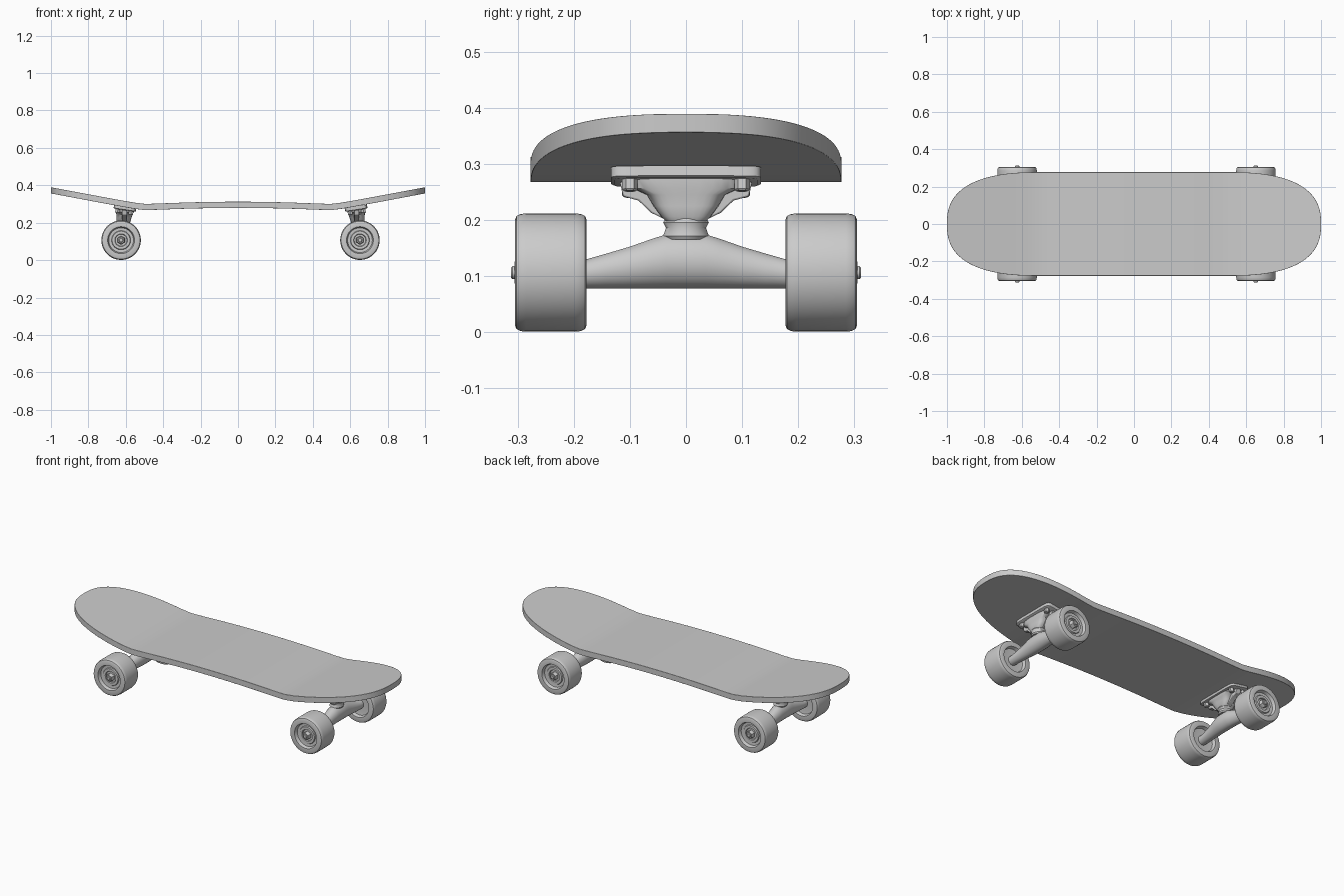
import bpy, bmesh
from math import sin, cos, pi, sqrt, copysign
from mathutils import Vector, Matrix

if "Cube" in bpy.data.objects:
    bpy.data.objects.remove(bpy.data.objects["Cube"])


def skin(name, rings, matrix=Matrix(), bevel=0.0, angle=35):
    """Bridge a list of equal closed rings and cap both ends."""
    bm = bmesh.new()
    loops = [[bm.verts.new(matrix @ Vector(p)) for p in ring] for ring in rings]
    n = len(loops[0])
    for a, b in zip(loops, loops[1:]):
        for i in range(n):
            j = (i + 1) % n
            bm.faces.new((a[i], a[j], b[j], b[i]))
    bm.faces.new(loops[0])
    bm.faces.new(loops[-1])
    bmesh.ops.recalc_face_normals(bm, faces=bm.faces)
    mesh = bpy.data.meshes.new(name)
    bm.to_mesh(mesh)
    bm.free()
    obj = bpy.data.objects.new(name, mesh)
    bpy.context.collection.objects.link(obj)
    if bevel:
        mod = obj.modifiers.new("Bevel", 'BEVEL')
        mod.width, mod.segments = bevel, 2
        mod.limit_method, mod.angle_limit = 'ANGLE', 0.7
    bpy.ops.object.select_all(action='DESELECT')
    obj.select_set(True)
    bpy.context.view_layer.objects.active = obj
    bpy.ops.object.shade_smooth_by_angle(angle=angle * pi / 180)
    return obj


def oval(rx, ry, n=24, power=2.0):
    """Superellipse outline; a higher power is boxier."""
    out = []
    for i in range(n):
        c, s = cos(2 * pi * (i + .5) / n), sin(2 * pi * (i + .5) / n)
        out.append((copysign(abs(c) ** (2 / power), c) * rx,
                    copysign(abs(s) ** (2 / power), s) * ry))
    return out


def lathe(name, profile, matrix, n=48):
    """Revolve (radius, y) pairs about the y axis."""
    return skin(name, [[(x, y, z) for x, z in oval(r, r, n)] for r, y in profile], matrix)


def stack(name, sections, matrix, power=2.0, n=24):
    """Loft (z, half x, half y, x offset) sections upward."""
    return skin(name, [[(x + dx, y, z) for x, y in oval(hx, hy, n, power)]
                       for z, hx, hy, dx in sections], matrix)


# Deck: gently arched middle, kicked-up rounded ends
def deck_z(x):
    d = abs(x) - 0.51
    return 0.312 - 0.06 * min(abs(x), 0.5) ** 2 + 0.094 * (d + sqrt(d * d + 0.0025))


half = [(0.5 * i / 12, 0.277) for i in range(13)]
for i in range(1, 29):
    t = (89.6 * i / 28) * pi / 180
    half.append((0.5 + 0.5 * sin(t) ** (2 / 2.55), 0.277 * cos(t) ** (2 / 2.55)))
stations = [(-x, w) for x, w in reversed(half[1:])] + half
THICK = 0.033
skin("deck", [[(x, -w, deck_z(x)), (x, w, deck_z(x)),
               (x, w, deck_z(x) - THICK), (x, -w, deck_z(x) - THICK)]
              for x, w in stations], bevel=0.003)

WHEEL = [(.02, -.043), (.05, -.043), (.066, -.045), (.072, -.063), (.094, -.064),
         (.101, -.061), (.1045, -.054), (.1055, -.044), (.1055, .044), (.1045, .054),
         (.101, .061), (.094, .064), (.072, .063), (.066, .045), (.051, .044),
         (.048, .050), (.034, .050), (.031, .043), (.018, .043)]

# Trucks: local +x points toward the middle of the board
for end, axle_x, inward in (("left", -0.625, 1), ("right", 0.652, -1)):
    flip = Matrix.Translation((axle_x, 0, 0)) @ Matrix.Diagonal((inward, 1, 1, 1))

    # Base plate tilted to follow the deck
    plate = flip @ Matrix.Translation((0.02, 0, 0.276)) @ Matrix.Rotation(0.15, 4, 'Y')
    stack(end + "_base_plate", [(-.009, .055, .128, 0), (-.006, .060, .134, 0),
                                (.012, .060, .134, 0)], plate, power=8, n=40)

    # Pedestal narrowing to the pivot
    stack(end + "_pedestal", [(.198, .032, .036, .012), (.206, .037, .044, .013),
                              (.225, .040, .058, .015), (.245, .044, .070, .018),
                              (.256, .048, .095, .020), (.275, .048, .100, .020)],
          flip, power=3.5, n=32)

    # Mounting bolts under the plate
    for bx in (-.036, .036):
        for by in (-.1, .1):
            stack(end + "_mount_bolt", [(-.030, .011, .011, bx), (-.027, .014, .014, bx),
                                        (0, .014, .014, bx)],
                  plate @ Matrix.Translation((0, by, 0)), n=6)
    # Side ribs bracing the pedestal
    for s in (-1, 1):
        skin(end + "_rib", [[(x, s * .035, .20), (x, s * .062, .213), (x, s * .085, .235),
                             (x, s * .112, .242), (x, s * .118, .268), (x, s * .035, .268)]
                            for x in (.004, .032)], flip, bevel=.003)

    # Rubber bushing and kingpin
    stack(end + "_bushing", [(.165, .034, .036, .010), (.172, .038, .041, .010),
                             (.186, .034, .036, .010), (.196, .038, .041, .012),
                             (.204, .034, .036, .012)], flip)

    # Axle hanger: flat underside, ridge rising to the middle
    hanger = []
    for y, top, hx in ((-.2, .131, .026), (-.175, .131, .027), (-.14, .141, .029),
                       (-.10, .153, .032), (-.06, .167, .037), (-.035, .175, .040),
                       (.035, .175, .040), (.06, .167, .037), (.10, .153, .032),
                       (.14, .141, .029), (.175, .131, .027), (.2, .131, .026)):
        mid, hz = (top + .078) / 2, (top - .078) / 2
        hanger.append([(x + (top - .131) * .2, y, mid + z) for x, z in oval(hx, hz, 24)])
    skin(end + "_hanger", hanger, flip)

    # Wheels with hub nuts and axle tips
    for side, s in (("front", -1), ("back", 1)):
        hub = flip @ Matrix.Translation((0, s * .241, .1065)) @ Matrix.Diagonal((1, s, 1, 1))
        lathe(f"{end}_{side}_wheel", WHEEL, hub, n=56)
        lathe(f"{end}_{side}_nut", [(.023, .035), (.023, .060), (.019, .065)], hub, n=6)
        lathe(f"{end}_{side}_axle_tip", [(.012, .03), (.012, .068), (.009, .071)], hub, n=16)
